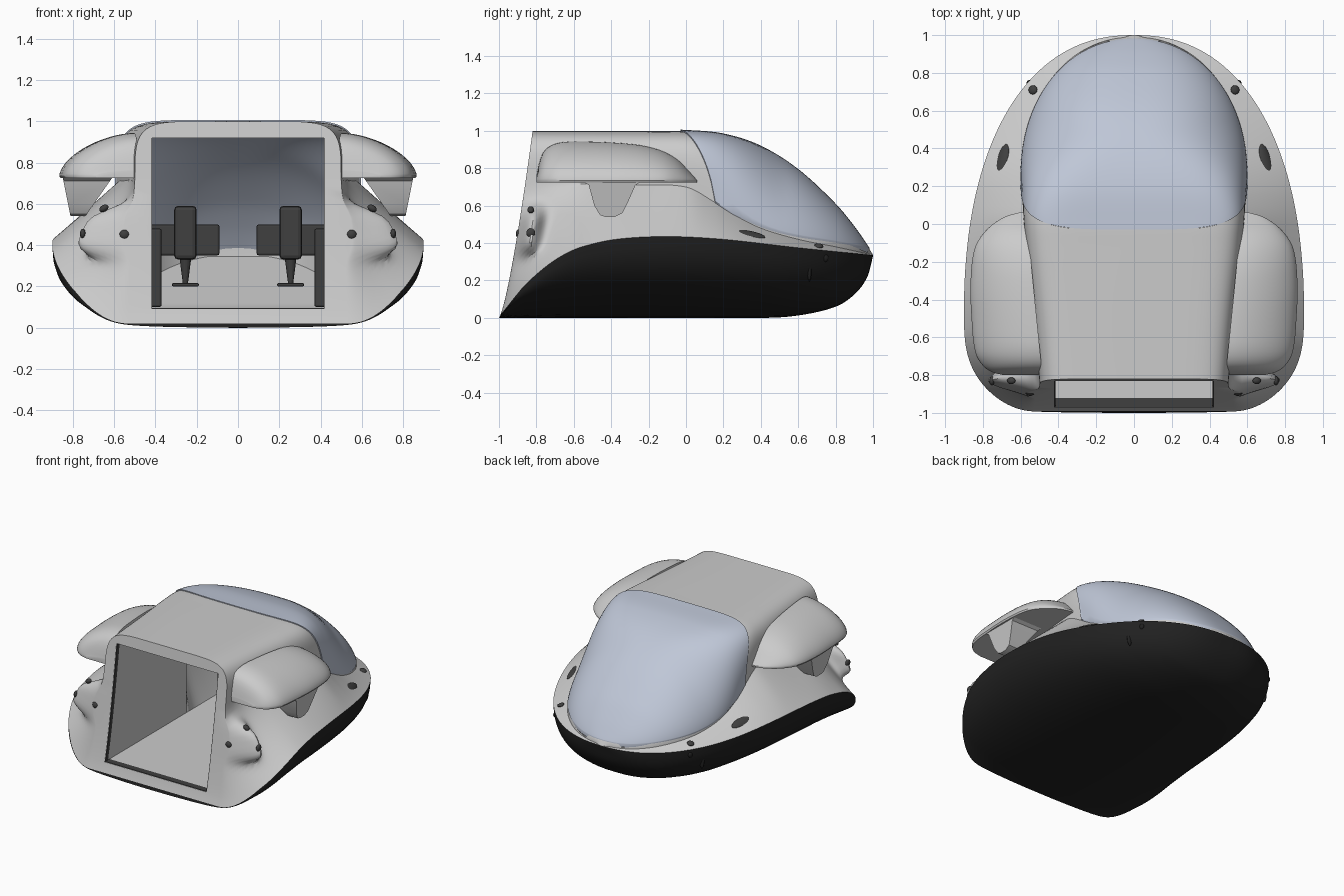
import bpy, bmesh
from math import sin, cos, exp, pi, radians

if "Cube" in bpy.data.objects:
    bpy.data.objects.remove(bpy.data.objects["Cube"])


def mat(name, c):
    m = bpy.data.materials.new(name)
    m.diffuse_color = (*c, 1)
    m.use_nodes = True
    m.node_tree.nodes["Principled BSDF"].inputs["Base Color"].default_value = m.diffuse_color
    return m


BLACK = mat("black", (0.015, 0.015, 0.015))
DARK = mat("dark", (0.05, 0.05, 0.05))
GLASS = mat("glass", (0.52, 0.57, 0.68))


def curve(pts, u):
    """Smooth interpolation through (u, value) points."""
    n = len(pts)
    if u <= pts[0][0]:
        return pts[0][1]
    if u >= pts[-1][0]:
        return pts[-1][1]
    i = max(k for k in range(n - 1) if pts[k][0] <= u)

    def slope(k):
        a, b = pts[max(k - 1, 0)], pts[min(k + 1, n - 1)]
        return (b[1] - a[1]) / (b[0] - a[0])
    (x0, y0), (x1, y1) = pts[i], pts[i + 1]
    h = x1 - x0
    t = (u - x0) / h
    return ((2*t**3 - 3*t*t + 1) * y0 + (t**3 - 2*t*t + t) * h * slope(i)
            + (3*t*t - 2*t**3) * y1 + (t**3 - t*t) * h * slope(i + 1))


def smooth(ob, angle=35):
    bpy.ops.object.select_all(action='DESELECT')
    bpy.context.view_layer.objects.active = ob
    ob.select_set(True)
    bpy.ops.object.shade_smooth_by_angle(angle=radians(angle))


def finish(name, bm, material=None, angle=35):
    bmesh.ops.recalc_face_normals(bm, faces=bm.faces)
    me = bpy.data.meshes.new(name)
    bm.to_mesh(me)
    bm.free()
    ob = bpy.data.objects.new(name, me)
    bpy.context.collection.objects.link(ob)
    if material:
        me.materials.append(material)
    smooth(ob, angle)
    return ob


def loft(rings, black=0, strips=False):
    """Closed skin through rings; strips caps a mirrored ring row by row."""
    bm = bmesh.new()
    vs = [[bm.verts.new(p) for p in r] for r in rings]
    n = len(rings[0])
    for a, b in zip(vs, vs[1:]):
        for i in range(n):
            f = bm.faces.new((a[i], a[(i + 1) % n], b[(i + 1) % n], b[i]))
            f.material_index = int(i < black or i >= n - black)
    for r in (vs[0], vs[-1]):
        if not strips:
            bm.faces.new(r)
            continue
        for i in range(n // 2):
            q = [r[i], r[i + 1], r[n - i - 1], r[(n - i) % n]]
            f = bm.faces.new(list(dict.fromkeys(q)))
            f.material_index = int(i < black)
    return bm


# Body shape along its length: seam, keel, roof, shoulder, flank fullness
SEAM = [(-1, .02), (-.95, .11), (-.9, .18), (-.8, .275), (-.7, .34), (-.6, .38), (-.4, .42),
        (-.1, .435), (.2, .42), (.6, .375), (1, .335)]
KEEL = [(-1, 0), (.4, 0), (.6, .013), (.8, .06), (.9, .125), (.97, .22), (1, .33)]
ROOF = [(-1, 1), (-.1, 1), (0, .999), (.2, .98), (.4, .915), (.6, .79), (.8, .605),
        (.9, .485), (.97, .385), (1, .337)]
SHOULDER_X = [(-1, .5), (-.5, .537), (0, .583), (.25, .595)]
SHOULDER_Z = [(-1, .72), (-.3, .71), (0, .7), (.15, .62), (.25, .555), (.4, .48), (.6, .42),
              (.8, .38), (1, .336)]
FLANK_X = [(-1, .1), (-.9, .14), (-.7, .3), (-.5, .42), (-.2, .45), (.2, .5)]
FLANK_Z = [(-1, .45), (-.9, .46), (-.7, .52), (-.5, .57), (-.2, .57), (.2, .5)]


def width(u):
    if u > -.5:
        return .9 * max(0, 1 - ((u + .5) / 1.5) ** 2.3) ** .44
    return .53 + .37 * max(0, 1 - ((-u - .5) / .5) ** 3.2) ** .5


def glass_width(y):
    if y > .25:
        return .595 * max(0, 1 - ((y - .25) / .74) ** 2.1) ** (1 / 2.1)
    return .595 * max(0, 1 - ((.25 - y) / .28) ** 4) ** .25


def section(u):
    w, g = width(u), curve(SHOULDER_X, u)
    if u > .25:
        g = min(max(glass_width(u), .3 * w), .9 * w)
    k = min(max(u / .55, 0), 1)
    k = k * k * (3 - 2 * k)
    return (w, g, curve(SEAM, u), curve(KEEL, u), curve(ROOF, u), curve(SHOULDER_Z, u),
            7 - 4.4 * k, .25 + .4 * k)


NH, NB, NT = 14, 20, 16


def body_ring(u):
    w, g, s, b, t, zg, p, q = section(u)
    half = []
    for i in range(NH + 1):
        a = pi / 2 * i / NH
        half.append((w * sin(a) ** .87, s - (s - b) * max(cos(a), 0) ** .87))
    cx = g + (w - g) * curve(FLANK_X, u) + (.02 if u < -.9 else 0) * (-.9 - u) * 10
    cz = s + (zg - s) * curve(FLANK_Z, u)
    for i in range(1, NB + 1):
        v = i / NB
        x, z = (((1 - v)**2 * A + 2 * v * (1 - v) * B + v * v * C)
                for A, B, C in ((w, cx, g), (s, cz, zg)))
        # Thruster nub swelling out of the front corner
        x += .18 * exp(-((z - .465) / .12) ** 4 - ((u + .92) / .065) ** 2)
        half.append((x, z))
    for i in range(NT - 1, -1, -1):
        a = pi / 2 * i / NT
        half.append((g * sin(a) ** (2 / p), zg + (t - zg) * cos(a) ** (2 * q)))
    full = half + [(-x, z) for x, z in half[-2:0:-1]]
    lean = min(max((-.2 - u) / .8, 0), 1) * .18
    return [(x, u + lean * max(z, 0) ** .75, z) for x, z in full]


us = [-cos(pi * i / 100) for i in range(100)] + [.9995]
body = finish("body", loft([body_ring(u) for u in us], NH, True))
body.data.materials.append(None)
body.data.materials.append(BLACK)


# Cabin cutters: front tunnel and the space below the canopy
def cabin_ring(y):
    g = .975 * glass_width(y)
    zb = .09 + .27 * max(0, (y - .5) / .5)
    f = min(g, .42)
    return [(-f, y, zb), (f, y, zb), (g, y, zb + .36), (g, y, 1.3), (-g, y, 1.3), (-g, y, zb + .36)]


cabin = finish("cabin_cutter", loft([cabin_ring(.475 - .495 * cos(pi * i / 40)) for i in range(41)]))
tunnel = finish("tunnel_cutter", loft([[(-.42, y, .0901), (.42, y, .0901), (.42, y, .92), (-.42, y, .92)]
                                       for y in (-1.3, .15)]))
for c in (tunnel, cabin):
    m = body.modifiers.new("cut", 'BOOLEAN')
    m.object, m.operation, m.solver = c, 'DIFFERENCE', 'EXACT'
    bpy.context.view_layer.objects.active = body
    bpy.ops.object.modifier_apply(modifier=m.name)
    bpy.data.objects.remove(c)

# Black lower hull split off from the grey body
hull = body.copy()
hull.data = body.data.copy()
hull.name = "hull"
bpy.context.collection.objects.link(hull)
for ob, keep in ((body, 0), (hull, 1)):
    bm = bmesh.new()
    bm.from_mesh(ob.data)
    bmesh.ops.delete(bm, geom=[f for f in bm.faces if f.material_index != keep], context='FACES')
    for f in bm.faces:
        f.material_index = 0
    bm.to_mesh(ob.data)
    bm.free()
    ob.data.materials.clear()
    smooth(ob)
hull.data.materials.append(BLACK)


# Canopy: rings of the plan outline lifted onto the body surface
def canopy_point(a, r, dz, grow=1.01):
    c, s = cos(a), sin(a)
    n, ln = (2.1, .732) if s > 0 else (3.7, .28)
    x = .595 * r * abs(c) ** (2 / n) * (1 if c > 0 else -1)
    y = .25 + ln * r * abs(s) ** (2 / n) * (1 if s > 0 else -1)
    _, g, _, _, t, zg, p, q = section(y)
    return (x * grow, y, zg + (t - zg) * max(0, 1 - min(1, abs(x) / g) ** p) ** q + dz)


bm = bmesh.new()
N, K = 96, 30
rows = [[bm.verts.new(canopy_point(2 * pi * i / N, r, dz, gr)) for i in range(N)]
        for r, dz, gr in [(sin(pi / 2 * k / K), .006, 1.01) for k in range(1, K + 1)] + [(1, -.02, .985)]]
top = bm.verts.new(canopy_point(pi / 2, 0, .006))
for i in range(N):
    j = (i + 1) % N
    bm.faces.new((top, rows[0][i], rows[0][j]))
    for a, b in zip(rows, rows[1:]):
        bm.faces.new((a[i], a[j], b[j], b[i]))
finish("canopy", bm, GLASS, 50)


def ellipsoid(name, loc, radii, material=None, rot=(0, 0, 0)):
    bpy.ops.mesh.primitive_uv_sphere_add(segments=32, ring_count=16, location=loc,
                                         rotation=[radians(a) for a in rot])
    ob = bpy.context.object
    ob.name, ob.scale = name, radii
    if material:
        ob.data.materials.append(material)
    bpy.ops.object.shade_smooth()


def box(name, x0, x1, y0, y1, z0, z1, bevel=.01):
    bpy.ops.mesh.primitive_cube_add(size=1, location=((x0+x1)/2, (y0+y1)/2, (z0+z1)/2))
    ob = bpy.context.object
    ob.name, ob.scale = name, (abs(x1-x0), y1-y0, z1-z0)
    bpy.ops.object.transform_apply(location=False, rotation=False, scale=True)
    ob.data.materials.append(DARK)
    if bevel:
        m = ob.modifiers.new("bevel", 'BEVEL')
        m.width, m.segments = bevel, 2


box("door_sill", -.42, .42, -.968, -.92, .084, .094, 0)

POD_IN = [(-.8, .485), (-.5, .515), (0, .565), (.06, .57)]
POD_OUT = [(-.8, .69), (-.785, .75), (-.75, .80), (-.68, .84), (-.5, .86), (-.3, .865), (-.12, .84),
           (-.02, .77), (.04, .68), (.06, .61)]
POD_TOP = [(-.8, .76), (-.785, .83), (-.76, .89), (-.7, .93), (-.6, .943), (-.3, .93), (-.15, .9),
           (-.05, .85), (.02, .78), (.06, .735)]
PYLON = [(-.57, .74), (-.52, .71), (-.49, .6), (-.46, .55), (-.43, .54), (-.38, .54),
         (-.34, .56), (-.31, .62), (-.27, .71), (-.22, .74)]

for s, side in ((1, "right"), (-1, "left")):
    # Side pod and its pylon
    rings = []
    for i in range(41):
        y = -.37 - .43 * cos(pi * i / 40)
        xi, xo, h = curve(POD_IN, y), curve(POD_OUT, y), curve(POD_TOP, y)
        arc = [(xi + (xo - xi) * sin(pi/2*j/16) ** 1.2,
                .735 + (h - .735) * max(0, cos(pi/2*j/16)) ** 1.2) for j in range(17)]
        rings.append([(s * x, y, z) for x, z in arc + [(xo - .006, .724), (xi, .724)]])
    finish(side + "_pod", loft(rings))
    finish(side + "_pylon", loft([[(s * (x + k * (z - .54)), y, z) for y, z in PYLON]
                                  for x, k in ((.74, -.7), (.8, .2), (.812, .2))]))
    # Thruster ports on the nub
    ellipsoid(side + "_front_port", (s * .55, -.888, .45), (.026, .022, .026), DARK)
    ellipsoid(side + "_upper_port", (s * .65, -.83, .578), (.024, .018, .016), DARK, (0, s * 30, 0))
    ellipsoid(side + "_side_port", (s * .752, -.83, .455), (.014, .024, .024), DARK)
    # Dark trim inside the doorway
    rings = []
    for i in range(9):
        z = .09 + .83 * i / 8
        y = -.997 + .18 * z ** .75
        rings.append([(s * .416, y, z), (s * .423, y, z), (s * .423, y + .03, z), (s * .416, y + .03, z)])
    finish(side + "_door_trim", loft(rings), DARK)
    # Intake, rear ports and hull fins
    ellipsoid(side + "_intake", (s * .703, .3, .447), (.038, .127, .018), DARK, (-8, s * 33, s * 8))
    ellipsoid(side + "_rear_port", (s * .535, .71, .385), (.024, .024, .012), DARK, (-5, s * 20, 0))
    ellipsoid(side + "_hull_port", (s * .555, .74, .32), (.015, .022, .022), BLACK)
    ellipsoid(side + "_rear_fin", (s * .593, .66, .265), (.02, .012, .07), BLACK)
    ellipsoid(side + "_front_fin", (s * .84, -.7, .26), (.02, .012, .035), BLACK)
    # Cabin controls
    box(side + "_console", s * .09, s * .43, .42, .6, .35, .5)
    box(side + "_panel", s * .37, s * .425, .36, .5, .1, .48)
    box(side + "_seat", s * .2, s * .31, .36, .55, .33, .59, .02)
    box(side + "_pedal", s * .19, s * .32, .37, .47, .2, .215, .005)
    bpy.ops.mesh.primitive_cone_add(vertices=16, radius1=.012, radius2=.03, depth=.14,
                                    location=(s * .255, .42, .28))
    bpy.context.object.name = side + "_pedal_stem"
    bpy.context.object.data.materials.append(DARK)
